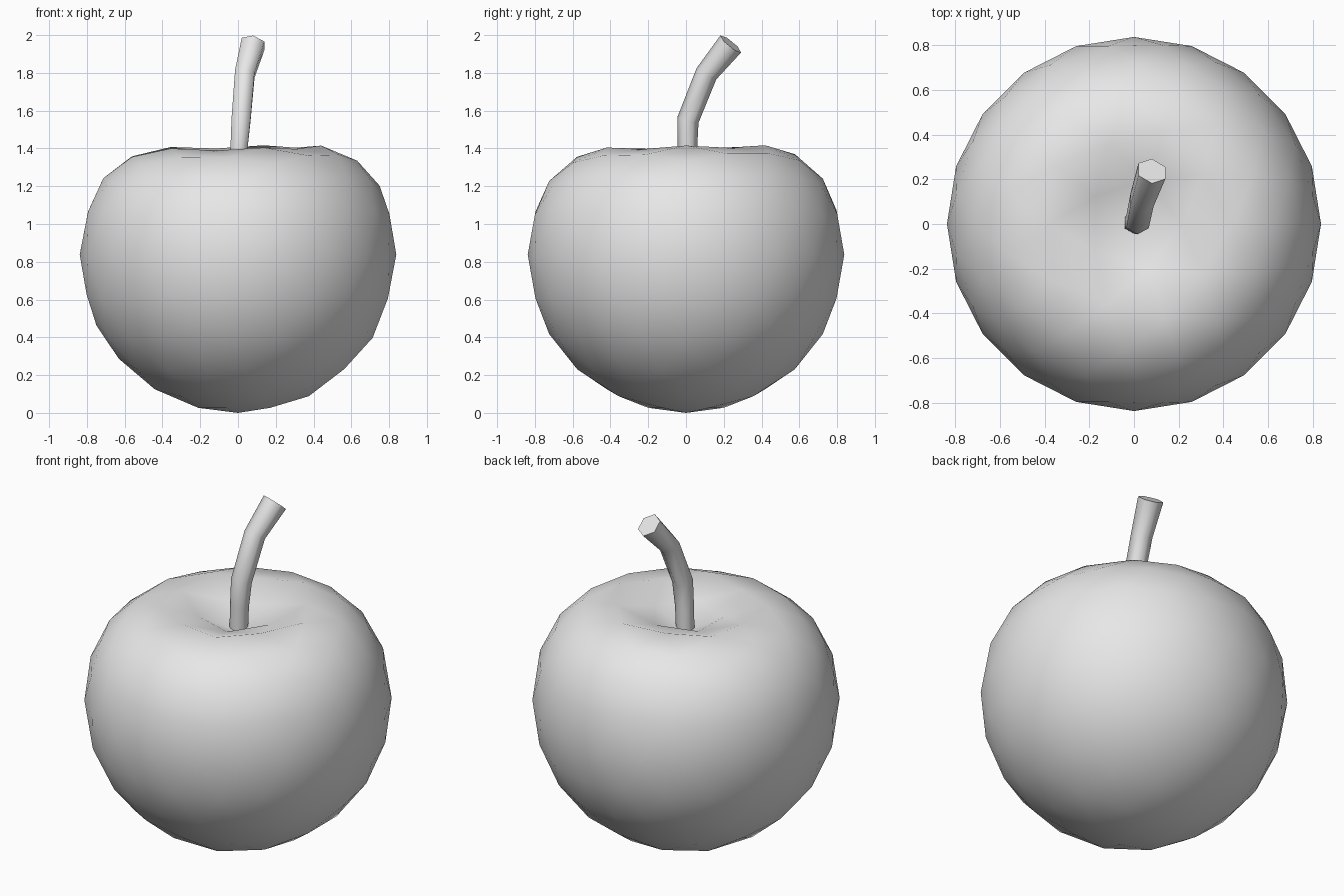
import bpy, bmesh, math
from mathutils import Vector

if "Cube" in bpy.data.objects:
    bpy.data.objects.remove(bpy.data.objects["Cube"])

grey = bpy.data.materials.new("plain grey")
grey.diffuse_color = (0.8, 0.8, 0.8, 1)
grey.use_nodes = True
grey.node_tree.nodes["Principled BSDF"].inputs["Base Color"].default_value = grey.diffuse_color


def finish(name, bm, angle):
    bmesh.ops.recalc_face_normals(bm, faces=bm.faces[:])
    mesh = bpy.data.meshes.new(name)
    bm.to_mesh(mesh)
    bm.free()
    mesh.materials.append(grey)
    ob = bpy.data.objects.new(name, mesh)
    bpy.context.collection.objects.link(ob)
    bpy.ops.object.select_all(action='DESELECT')
    ob.select_set(True)
    bpy.context.view_layer.objects.active = ob
    bpy.ops.object.shade_smooth_by_angle(angle=math.radians(angle))
    return ob


def lerp_table(table, x):
    for (x0, y0), (x1, y1) in zip(table, table[1:]):
        if x <= x1:
            return y0 + (y1 - y0) * (x - x0) / (x1 - x0)
    return table[-1][1]


# Fruit body: faceted ball whose crown is pulled down into a dimple
R = 0.838
SINK = [(0, 0.43), (0.23, 0.30), (0.45, 0.135), (0.53, 0.10), (0.66, 0.05), (0.79, 0)]
bm = bmesh.new()
bmesh.ops.create_icosphere(bm, subdivisions=3, radius=R)
for v in bm.verts:
    r = math.hypot(v.co.x, v.co.y)
    if v.co.z > 0.1:
        tilt = 0.02 * (v.co.x + v.co.y) * v.co.z
        v.co.z += tilt - lerp_table(SINK, r)
    v.co.z += R
finish("fruit_body", bm, 80)

# Stem: six-sided bent tube, flared and capped at the tip
PATH = [((0.0, 0.005, 1.2), 0.05), ((0.005, 0.007, 1.4), 0.052),
        ((0.016, 0.01, 1.55), 0.058), ((0.036, 0.108, 1.795), 0.06),
        ((0.08, 0.237, 1.953), 0.071)]
SIDES = 6
bm = bmesh.new()
pts = [Vector(p) for p, _ in PATH]
rings = []
for i, (p, rad) in enumerate(PATH):
    d = (pts[min(i + 1, len(pts) - 1)] - pts[max(i - 1, 0)]).normalized()
    u = Vector((1, 0, 0))
    u = (u - d * u.dot(d)).normalized()
    w = d.cross(u)
    ring = []
    for k in range(SIDES):
        a = 2 * math.pi * (k + 0.5) / SIDES
        ring.append(bm.verts.new(pts[i] + rad * (u * math.cos(a) + w * math.sin(a))))
    rings.append(ring)
for a, b in zip(rings, rings[1:]):
    for k in range(SIDES):
        n = (k + 1) % SIDES
        bm.faces.new((a[k], a[n], b[n], b[k]))
bm.faces.new(rings[0][::-1])
bm.faces.new(rings[-1])
finish("stem", bm, 70)
